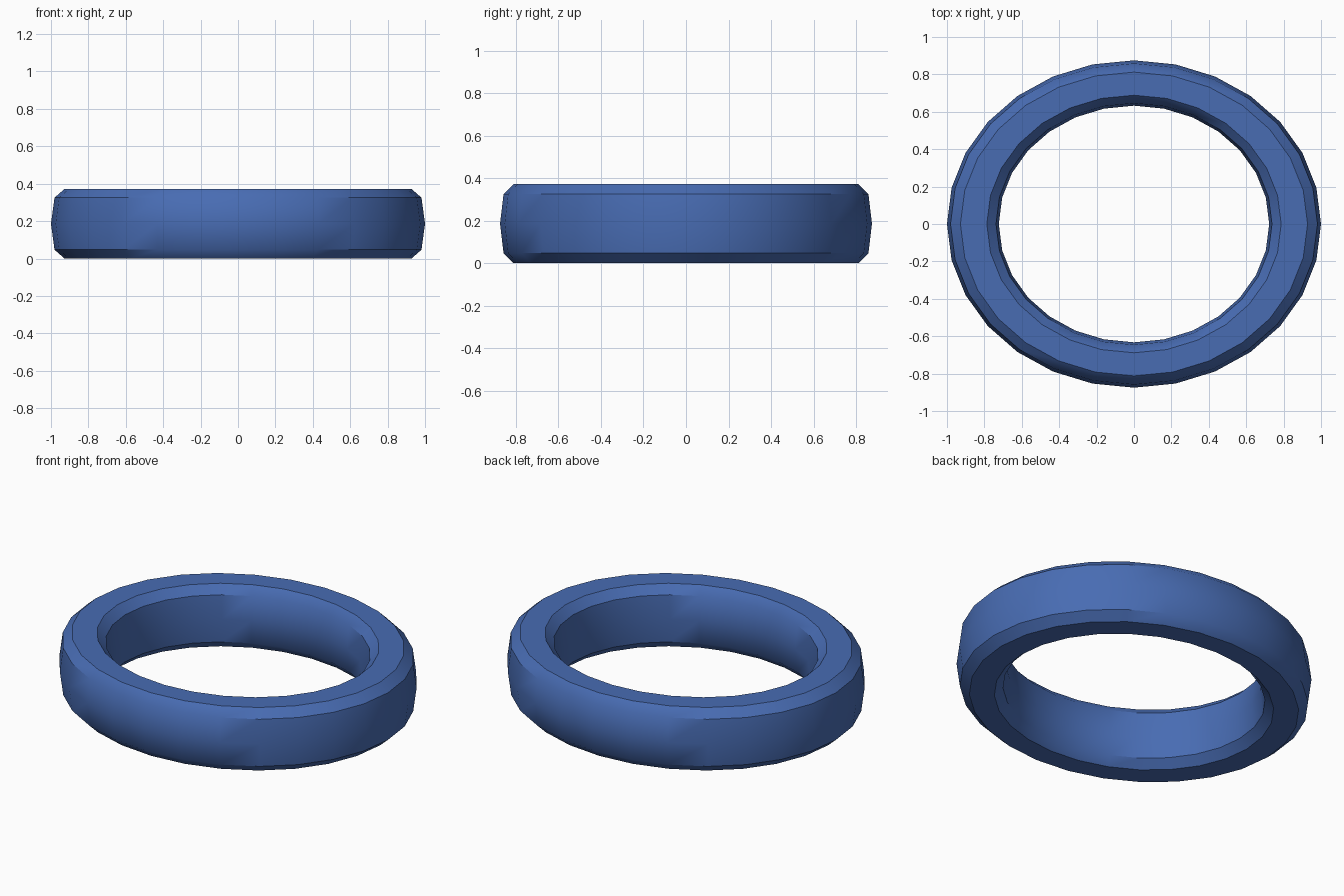
import bpy, bmesh, math

if "Cube" in bpy.data.objects:
    bpy.data.objects.remove(bpy.data.objects["Cube"])

SEGMENTS = 28
Y_SCALE = 0.875
# Cross-section (radius, z): chamfered band with slightly bulged walls
PROFILE = [(0.928, 0.0), (0.981, 0.047), (1.0, 0.186), (0.981, 0.325), (0.928, 0.372),
           (0.787, 0.372), (0.738, 0.325), (0.723, 0.186), (0.738, 0.047), (0.787, 0.0)]
FLAT_RIMS = {0, 4, 5, 9}      # crisp all the way round
SHOULDERS = {1, 3, 6, 8}      # crisp only on the left and right ends

# Oval ring: sweep the cross-section round an ellipse
bm = bmesh.new()
rings = []
for i in range(SEGMENTS):
    a = 2 * math.pi * i / SEGMENTS
    rings.append([bm.verts.new((r * math.cos(a), r * math.sin(a) * Y_SCALE, z))
                  for r, z in PROFILE])
n = len(PROFILE)
for i in range(SEGMENTS):
    here, there = rings[i], rings[(i + 1) % SEGMENTS]
    for j in range(n):
        k = (j + 1) % n
        bm.faces.new((here[j], there[j], there[k], here[k])).smooth = True
bmesh.ops.recalc_face_normals(bm, faces=bm.faces)

# Sharp edges along the chamfers
for i in range(SEGMENTS):
    here, there = rings[i], rings[(i + 1) % SEGMENTS]
    for j in FLAT_RIMS | SHOULDERS:
        mid_angle = 2 * math.pi * (i + 0.5) / SEGMENTS
        if j in FLAT_RIMS or abs(math.cos(mid_angle)) > 0.42:
            bm.edges.get((here[j], there[j])).smooth = False

mesh = bpy.data.meshes.new("oval_ring")
bm.to_mesh(mesh)
bm.free()
ring = bpy.data.objects.new("oval_ring", mesh)
bpy.context.collection.objects.link(ring)

# Blue finish
blue = bpy.data.materials.new("blue")
blue.diffuse_color = (0.065, 0.15, 0.45, 1)
blue.use_nodes = True
blue.node_tree.nodes["Principled BSDF"].inputs["Base Color"].default_value = blue.diffuse_color
mesh.materials.append(blue)
